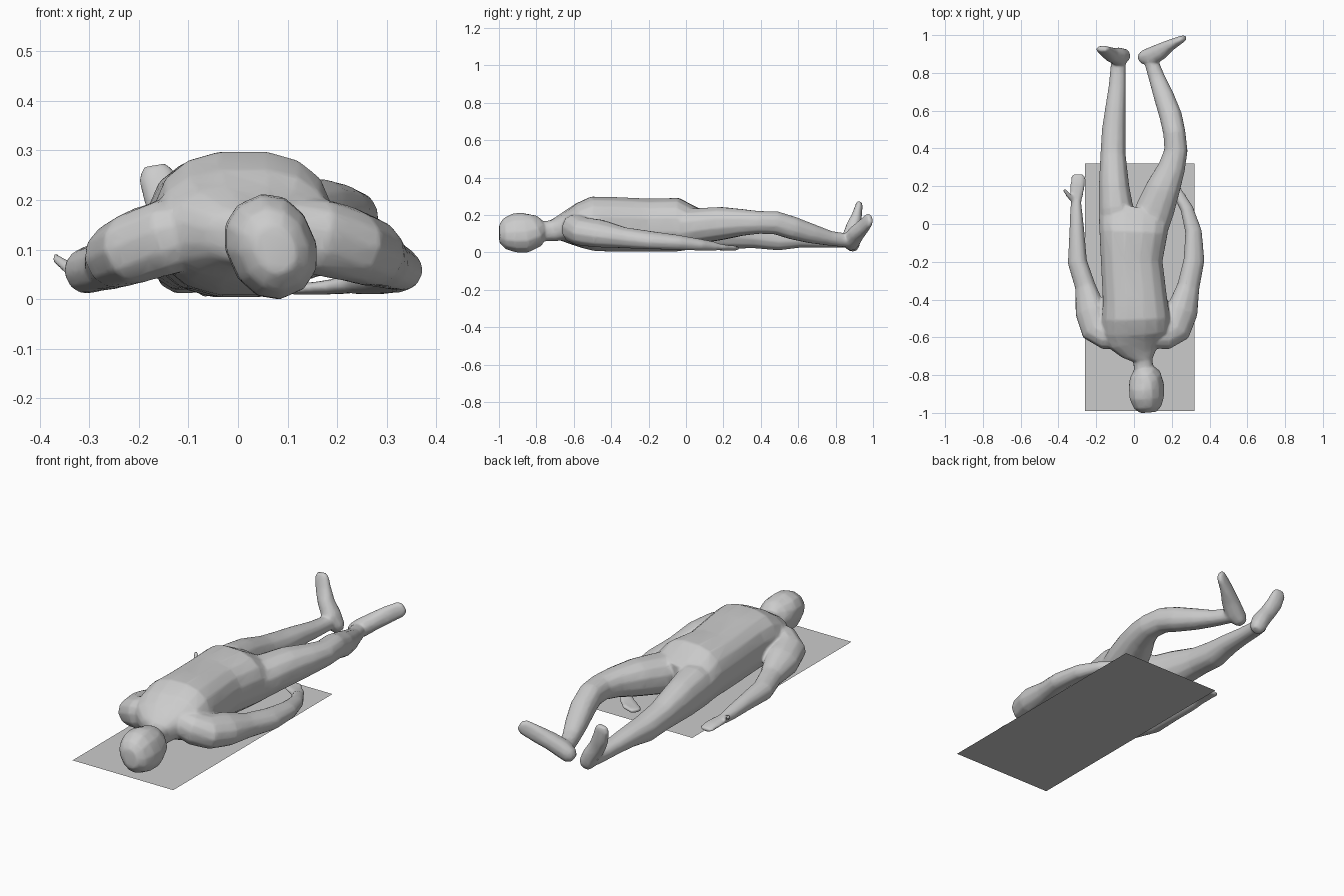
import bpy, bmesh, math
from mathutils import Vector

grey = bpy.data.materials.new("plain grey")
grey.diffuse_color = (0.6, 0.6, 0.6, 1)


def finish(name, bm):
    bmesh.ops.recalc_face_normals(bm, faces=bm.faces)
    mesh = bpy.data.meshes.new(name)
    bm.to_mesh(mesh)
    bm.free()
    mesh.materials.append(grey)
    ob = bpy.data.objects.new(name, mesh)
    bpy.context.collection.objects.link(ob)
    return ob


def loft(bm, rows, sides=12, up=(0, 0, 1), power=0.9):
    """Skin rings (x, y, z, half width, half height) set square to the path."""
    pts = [Vector(r[:3]) for r in rows]
    rings = []
    for i, r in enumerate(rows):
        t = (pts[min(i + 1, len(pts) - 1)] - pts[max(i - 1, 0)]).normalized()
        side = t.cross(Vector(up)).normalized()
        top = side.cross(t)
        ring = []
        for k in range(sides):
            a = 2 * math.pi * (k + 0.5) / sides
            c, s = math.cos(a), math.sin(a)
            u = math.copysign(abs(c) ** power, c) * r[3]
            v = math.copysign(abs(s) ** power, s) * r[4]
            ring.append(bm.verts.new(pts[i] + side * u + top * v))
        rings.append(ring)
    for a, b in zip(rings, rings[1:]):
        for k in range(sides):
            n = (k + 1) % sides
            bm.faces.new((a[k], a[n], b[n], b[k]))
    bm.faces.new(rings[0])
    bm.faces.new(rings[-1])


# Flat mat under the body
bm = bmesh.new()
bm.faces.new([bm.verts.new(p) for p in
              ((-.26, -.99, 0), (.32, -.99, 0), (.32, .32, 0), (-.26, .32, 0))])
finish("ground_mat", bm)

body = bmesh.new()

# Head, rolled a little to one side, crown first and chin last
loft(body, [(.075, -.998, .10, .04, .05), (.073, -.97, .10, .07, .085),
            (.068, -.92, .104, .088, .106), (.066, -.86, .106, .09, .11),
            (.058, -.81, .12, .083, .094), (.045, -.78, .14, .062, .066),
            (.04, -.765, .145, .03, .035)], up=(-.45, 0, 1))

# Neck, chest, waist and hips
loft(body, [(.055, -.82, .11, .05, .052), (.047, -.72, .115, .052, .056),
            (.03, -.675, .127, .10, .066), (.015, -.62, .135, .16, .095),
            (.01, -.57, .142, .18, .122), (.01, -.5, .153, .182, .147),
            (.005, -.4, .15, .172, .148), (-.012, -.2, .146, .165, .143),
            (-.003, -.05, .147, .182, .146), (.0, .04, .127, .19, .115),
            (.01, .085, .125, .16, .10)], sides=16, power=.82)

# Arms, sloping down away from the chest
loft(body, [(-.07, -.59, .14, .07, .07), (-.145, -.59, .125, .076, .078),
            (-.2, -.555, .108, .085, .074), (-.23, -.46, .095, .084, .068),
            (-.258, -.33, .07, .055, .05), (-.30, -.2, .06, .052, .047),
            (-.302, -.05, .052, .04, .04), (-.306, .06, .045, .033, .03),
            (-.307, .13, .04, .026, .022)], up=(-.5, 0, 1))
loft(body, [(.09, -.59, .14, .07, .07), (.165, -.59, .125, .076, .078),
            (.22, -.555, .112, .085, .074), (.255, -.46, .1, .086, .07),
            (.288, -.33, .078, .06, .054), (.318, -.19, .065, .057, .045),
            (.315, -.04, .053, .045, .038), (.28, .08, .04, .035, .03),
            (.235, .16, .032, .028, .022)], up=(.5, 0, 1))

# Left hand and thumb
loft(body, [(-.307, .11, .04, .026, .022), (-.303, .16, .04, .036, .018),
            (-.298, .21, .038, .041, .015), (-.295, .25, .032, .039, .012),
            (-.295, .265, .03, .025, .01)], sides=8)
loft(body, [(-.315, .12, .042, .015, .014), (-.345, .15, .065, .014, .013),
            (-.37, .182, .084, .01, .01)], sides=8)

# Right hand and thumb
loft(body, [(.245, .145, .033, .027, .021), (.205, .195, .026, .036, .017),
            (.165, .225, .022, .04, .014), (.12, .25, .02, .036, .012),
            (.10, .258, .02, .022, .01)], sides=8)
loft(body, [(.215, .2, .028, .014, .012), (.17, .262, .026, .012, .011),
            (.115, .277, .022, .01, .01)], sides=8)

# Straight leg
loft(body, [(-.09, -.03, .128, .092, .10), (-.095, .08, .128, .094, .11),
            (-.106, .2, .115, .082, .10), (-.111, .37, .092, .068, .072),
            (-.107, .5, .075, .064, .066), (-.098, .62, .075, .054, .05),
            (-.088, .74, .065, .045, .04), (-.084, .83, .06, .041, .036),
            (-.08, .885, .06, .038, .036)])

# Raised-knee leg
loft(body, [(.09, -.03, .13, .09, .10), (.112, .08, .143, .105, .096),
            (.155, .19, .155, .092, .09), (.2, .3, .16, .073, .073),
            (.222, .39, .16, .063, .062), (.214, .48, .158, .06, .063),
            (.195, .57, .13, .061, .062), (.16, .67, .1, .055, .053),
            (.122, .77, .075, .044, .04), (.098, .84, .066, .039, .038),
            (.085, .885, .06, .034, .036)])

# Feet, heel to toe
loft(body, [(-.045, .893, .012, .025, .022), (-.055, .892, .035, .04, .038),
            (-.08, .885, .085, .043, .05), (-.118, .895, .14, .041, .04),
            (-.147, .913, .195, .042, .028), (-.165, .925, .25, .038, .02),
            (-.168, .927, .27, .024, .014)], sides=10, up=(0, -1, 0))
loft(body, [(.03, .882, .03, .022, .022), (.05, .883, .042, .04, .038),
            (.09, .886, .068, .045, .05), (.142, .914, .105, .043, .044),
            (.196, .949, .14, .043, .03), (.25, .977, .172, .04, .02),
            (.267, .987, .184, .024, .014)], sides=10, up=(.4, -1, 0))

# Fuse the limbs into one skin, soften the joins, then thin out the mesh
figure = finish("lying_figure", body)
fuse = figure.modifiers.new("fuse", 'REMESH')
fuse.mode = 'VOXEL'
fuse.voxel_size = 0.007
fuse.use_smooth_shade = True
soften = figure.modifiers.new("soften", 'SMOOTH')
soften.factor = 0.5
soften.iterations = 6
thin = figure.modifiers.new("thin", 'DECIMATE')
thin.ratio = 0.12
